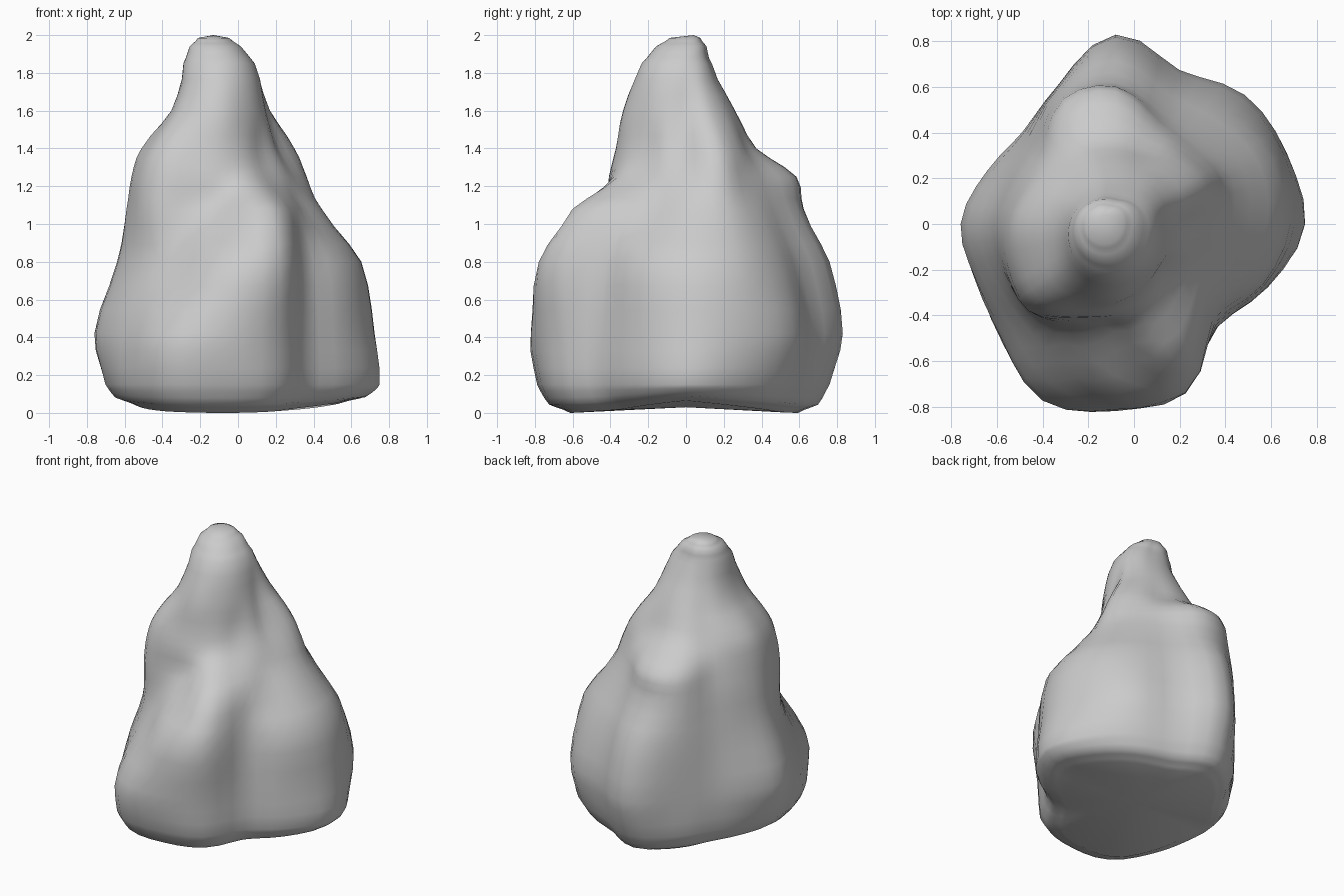
import bpy, bmesh
from math import cos, sin, tau

if "Cube" in bpy.data.objects:
    bpy.data.objects.remove(bpy.data.objects["Cube"])

# Rock contours: height -> distance from the axis, 16 directions counter-clockwise from +x
contours = {
    0.15: [.83, .79, .74, .69, .76, .65, .56, .57, .62, .64, .71, .81, .78, .75, .63, .72],
    0.42: [.80, .81, .80, .73, .83, .66, .575, .61, .68, .66, .69, .82, .82, .77, .63, .71],
    0.80: [.73, .74, .69, .65, .76, .65, .54, .53, .56, .55, .55, .57, .75, .80, .60, .67],
    1.08: [.51, .55, .53, .53, .62, .61, .49, .48, .51, .52, .54, .46, .47, .65, .53, .46],
    1.25: [.39, .48, .45, .47, .58, .57, .44, .44, .48, .50, .52, .44, .40, .39, .35, .36],
    1.40: [.30, .41, .39, .35, .37, .38, .36, .39, .43, .44, .47, .40, .36, .32, .28, .29],
    1.60: [.23, .27, .27, .26, .26, .26, .25, .26, .27, .29, .33, .34, .33, .29, .26, .24],
    1.85: [.18, .17, .15, .13, .13, .14, .15, .17, .19, .21, .23, .24, .24, .23, .21, .19],
}
AXIS_X = -0.08
AROUND, UP = 3, 3      # in-between steps


def blend(a, b, c, d, t):
    """Smooth curve through b and c."""
    return b + 0.5 * t * (c - a + t * (2*a - 5*b + 4*c - d + t * (3*(b - c) + d - a)))


def round_ring(r):
    n = len(r)
    return [blend(r[i-1], r[i], r[(i+1) % n], r[(i+2) % n], s / AROUND)
            for i in range(n) for s in range(AROUND)]


# Rounded underside and rounded summit are shrunken copies of the end contours
levels = [(z, round_ring(r)) for z, r in contours.items()]
low, high = levels[0][1], levels[-1][1]
levels = [(0.03, [r * 0.78 for r in low]), (0.065, [r * 0.92 for r in low])] + levels
levels += [(1.94, [r * 0.72 for r in high]), (1.985, [r * 0.44 for r in high])]

# Smooth in-between contours
rings = []
last = len(levels) - 1
for i in range(last):
    quad = [levels[min(max(i + k, 0), last)] for k in (-1, 0, 1, 2)]
    for s in range(UP):
        t = s / UP
        z = quad[1][0] + (quad[2][0] - quad[1][0]) * t
        rings.append((z, [blend(*p, t) for p in zip(*(q[1] for q in quad))]))
rings.append(levels[-1])

# Rock surface: the summit leans left and back, the underside arches between front and back
bm = bmesh.new()
loops = []
for z, radii in rings:
    n = len(radii)
    lean = max(0, (z - 1.8) / 0.2)
    arch = max(0, 1 - max(0, z - 0.03) / 0.12)
    loops.append([bm.verts.new((AXIS_X - 0.05 * lean + r * cos(tau * k / n),
                                0.02 * lean + r * sin(tau * k / n),
                                z + arch * (0.035 - 0.065 * abs(sin(tau * k / n)))))
                  for k, r in enumerate(radii)])
for a, b in zip(loops, loops[1:]):
    for k in range(n):
        m = (k + 1) % n
        bm.faces.new((a[k], a[m], b[m], b[k]))
base = bm.verts.new((0, 0, 0.03))
summit = bm.verts.new((AXIS_X - 0.05, 0.04, 2))
for k in range(n):
    m = (k + 1) % n
    bm.faces.new((base, loops[0][m], loops[0][k]))
    bm.faces.new((summit, loops[-1][k], loops[-1][m]))
bmesh.ops.recalc_face_normals(bm, faces=bm.faces)
for f in bm.faces:
    f.smooth = True

mesh = bpy.data.meshes.new("rock")
bm.to_mesh(mesh)
bm.free()
rock = bpy.data.objects.new("rock", mesh)
bpy.context.collection.objects.link(rock)
